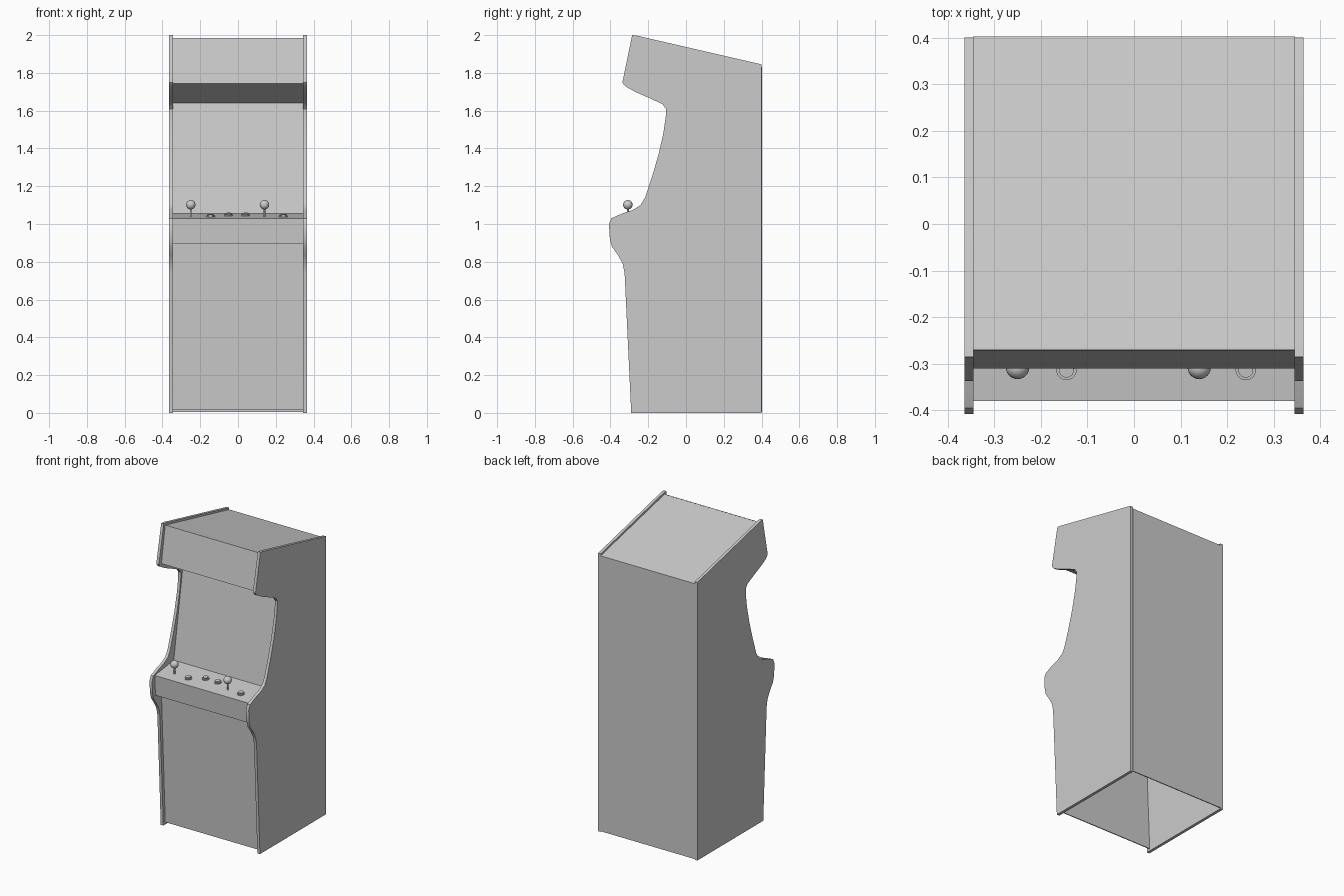
import bpy, bmesh, math
from mathutils import Vector

if "Cube" in bpy.data.objects:
    bpy.data.objects.remove(bpy.data.objects["Cube"])

grey = bpy.data.materials.new("light_grey")
grey.diffuse_color = (0.6, 0.6, 0.6, 1)
grey.use_nodes = True
grey.node_tree.nodes["Principled BSDF"].inputs["Base Color"].default_value = grey.diffuse_color


def smooth(ob, angle=35):
    bpy.ops.object.select_all(action='DESELECT')
    ob.select_set(True)
    bpy.context.view_layer.objects.active = ob
    bpy.ops.object.shade_smooth_by_angle(angle=math.radians(angle))


def prism(name, profile, x0, x1):
    """Extrude a (y, z) outline from x0 to x1."""
    bm = bmesh.new()
    face = bm.faces.new([bm.verts.new((x0, y, z)) for y, z in profile])
    ext = bmesh.ops.extrude_face_region(bm, geom=[face])
    verts = [g for g in ext["geom"] if isinstance(g, bmesh.types.BMVert)]
    bmesh.ops.translate(bm, verts=verts, vec=(x1 - x0, 0, 0))
    bmesh.ops.recalc_face_normals(bm, faces=bm.faces)
    me = bpy.data.meshes.new(name)
    bm.to_mesh(me)
    bm.free()
    me.materials.append(grey)
    ob = bpy.data.objects.new(name, me)
    bpy.context.collection.objects.link(ob)
    return ob


def finish(name):
    ob = bpy.context.object
    ob.name = name
    ob.data.materials.append(grey)
    smooth(ob, 40)
    return ob


# Curved side panels
side = [(-0.29, 0), (-0.325, 0.74), (-0.335, 0.79), (-0.36, 0.835), (-0.392, 0.88),
        (-0.403, 0.92), (-0.408, 1.0), (-0.395, 1.03), (-0.34, 1.055), (-0.28, 1.075),
        (-0.24, 1.10), (-0.217, 1.14), (-0.18, 1.25), (-0.145, 1.37), (-0.12, 1.48),
        (-0.107, 1.57), (-0.107, 1.61), (-0.125, 1.635), (-0.19, 1.665), (-0.27, 1.70),
        (-0.32, 1.728), (-0.337, 1.748), (-0.285, 2.0), (-0.26, 1.997), (0.40, 1.845),
        (0.40, 0)]
for label, s in (("left", -1), ("right", 1)):
    smooth(prism(label + "_side_panel", side, s * 0.345, s * 0.364))

# Thin boards between the sides, running up the front, over the top and down the back
boards = [("lower_front_board", (-0.27, 0.015), (-0.31, 0.895)),
          ("control_underside", (-0.31, 0.895), (-0.372, 0.895)),
          ("control_front", (-0.372, 0.895), (-0.38, 1.03)),
          ("control_deck", (-0.38, 1.03), (-0.18, 1.055)),
          ("screen", (-0.18, 1.055), (-0.085, 1.64)),
          ("marquee_underside", (-0.085, 1.64), (-0.31, 1.745)),
          ("marquee_front", (-0.31, 1.745), (-0.27, 1.985)),
          ("top_board", (-0.27, 1.985), (0.402, 1.832)),
          ("back_board", (0.402, 1.832), (0.402, 0.005))]
for name, a, b in boards:
    d = (Vector(b) - Vector(a)).normalized()
    n = (d.y * 0.006, -d.x * 0.006)
    prism(name, [a, b, (b[0] + n[0], b[1] + n[1]), (a[0] + n[0], a[1] + n[1])], -0.346, 0.346)


def deck_z(y):
    return 1.03 + (y + 0.38) * 0.125


# Joysticks: shaft and ball
for i, x in enumerate((-0.25, 0.14), 1):
    y = -0.308
    bpy.ops.mesh.primitive_cylinder_add(vertices=16, radius=0.005, depth=0.06,
                                        location=(x, y, deck_z(y) + 0.028))
    finish(f"joystick_shaft_{i}")
    bpy.ops.mesh.primitive_uv_sphere_add(segments=24, ring_count=12, radius=0.025,
                                         location=(x, y, 1.102))
    finish(f"joystick_ball_{i}")

# Round push buttons: collar and raised cap
for i, (x, y) in enumerate(((-0.145, -0.313), (-0.05, -0.268), (0.04, -0.268), (0.24, -0.313)), 1):
    tilt = (math.atan(0.125), 0, 0)
    for part, r, h in (("collar", 0.022, 0.007), ("cap", 0.016, 0.014)):
        bpy.ops.mesh.primitive_cylinder_add(vertices=24, radius=r, depth=h,
                                            location=(x, y, deck_z(y) + h / 2), rotation=tilt)
        finish(f"button_{part}_{i}")
